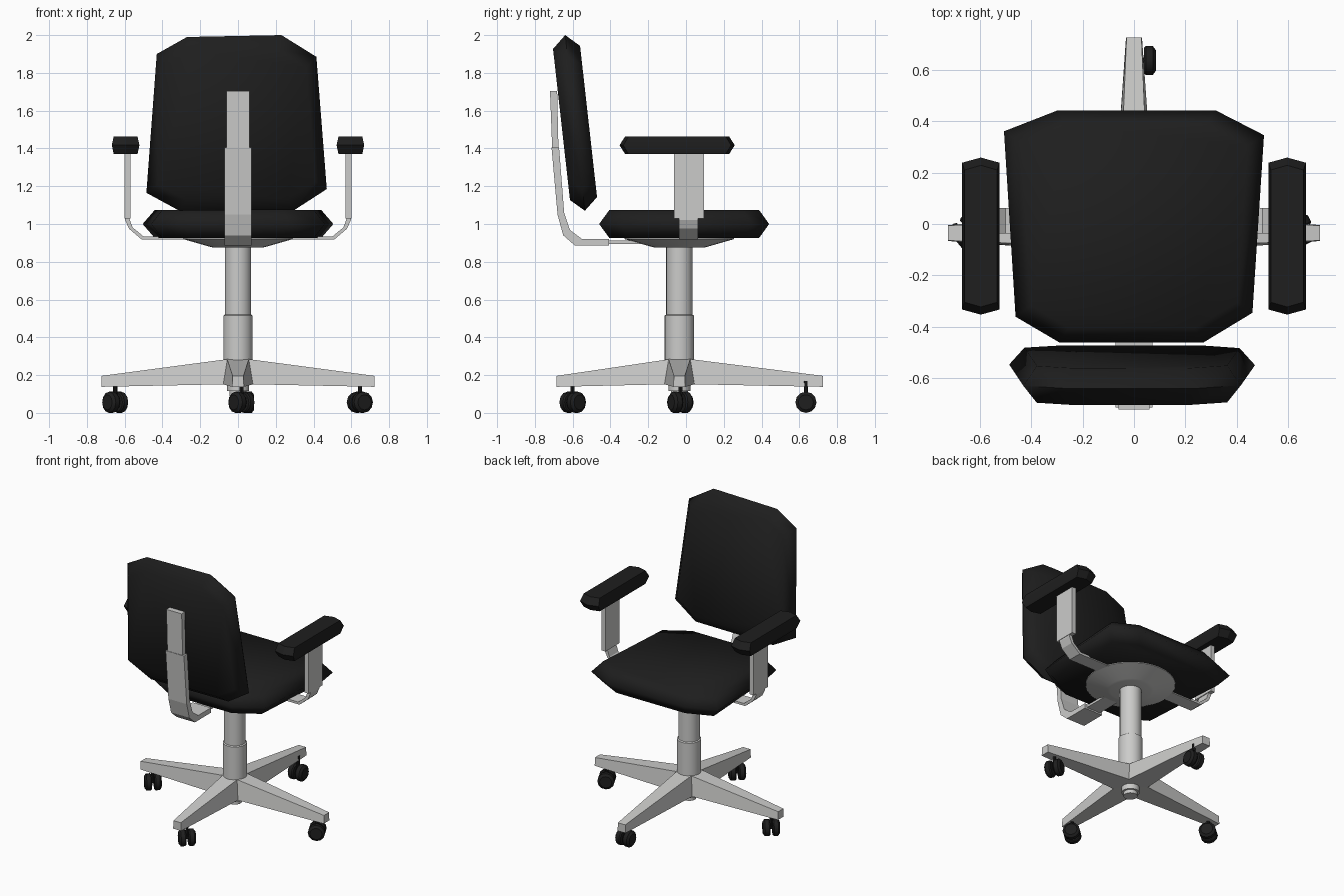
import bpy, bmesh, math
from mathutils import Matrix, Vector

if "Cube" in bpy.data.objects:
    bpy.data.objects.remove(bpy.data.objects["Cube"])


def material(name, rgb):
    m = bpy.data.materials.new(name)
    m.diffuse_color = (*rgb, 1)
    m.use_nodes = True
    m.node_tree.nodes["Principled BSDF"].inputs["Base Color"].default_value = m.diffuse_color
    return m


BLACK = material("black_upholstery", (0.013, 0.013, 0.013))
GREY = material("light_grey_metal", (0.60, 0.60, 0.59))
CY = -0.035  # column axis in y


def finish(name, bm, mat, angle=None):
    bmesh.ops.recalc_face_normals(bm, faces=bm.faces)
    me = bpy.data.meshes.new(name)
    bm.to_mesh(me)
    bm.free()
    me.materials.append(mat)
    ob = bpy.data.objects.new(name, me)
    bpy.context.collection.objects.link(ob)
    if angle:
        bpy.ops.object.select_all(action='DESELECT')
        ob.select_set(True)
        bpy.context.view_layer.objects.active = ob
        bpy.ops.object.shade_smooth_by_angle(angle=math.radians(angle))
    return ob


def loft(bm, rings):
    """Join rings of points with quads and cap both ends."""
    vs = [[bm.verts.new(p) for p in r] for r in rings]
    n = len(vs[0])
    for a, b in zip(vs, vs[1:]):
        for i in range(n):
            j = (i + 1) % n
            bm.faces.new((a[i], a[j], b[j], b[i]))
    bm.faces.new(vs[0])
    bm.faces.new(vs[-1])


def revolve(name, profile, mat, n=24):
    bm = bmesh.new()
    loft(bm, [[(r * math.cos(2 * math.pi * i / n), CY + r * math.sin(2 * math.pi * i / n), z)
               for i in range(n)] for r, z in profile])
    return finish(name, bm, mat, 30)


def cushion(name, outline, half, inset, place, smooth):
    """Slab that is widest at mid thickness; place maps (u, v, w) to the model."""
    cu = sum(p[0] for p in outline) / len(outline)
    cv = sum(p[1] for p in outline) / len(outline)
    hu = max(abs(p[0] - cu) for p in outline)
    hv = max(abs(p[1] - cv) for p in outline)
    rings = []
    for w, k in ((-half, 1), (0, 0), (half, 1)):
        su, sv = 1 - k * inset[0] / hu, 1 - k * inset[1] / hv
        rings.append([place(cu + (u - cu) * su, cv + (v - cv) * sv, w) for u, v in outline])
    bm = bmesh.new()
    loft(bm, rings)
    return finish(name, bm, BLACK, smooth)


def bar(name, section, lo, hi, axis):
    """Extrude a side profile along x (points y,z) or y (points x,z)."""
    bm = bmesh.new()
    loft(bm, [[(t, a, z) if axis == 'x' else (a, t, z) for a, z in section] for t in (lo, hi)])
    return finish(name, bm, GREY)


# Seat
seat = [(-0.505, 0.36), (-0.30, 0.44), (0.32, 0.44), (0.505, 0.345),
        (0.46, -0.345), (0.27, -0.46), (-0.29, -0.46), (-0.46, -0.36)]
cushion("seat", seat, 0.075, (0.065, 0.055), lambda u, v, w: (u, v, 1.0 + w), 80)

# Backrest, leaning
T = math.radians(6.4)
back = [(-0.43, 1.90), (-0.27, 1.99), (0.23, 2.0), (0.415, 1.885),
        (0.47, 1.185), (0.30, 1.075), (-0.31, 1.07), (-0.485, 1.165)]
cushion("backrest", back, 0.072, (0.06, 0.065),
        lambda u, v, w: (u, -0.5875 - (v - 1.535) * math.tan(T) + w * math.cos(T),
                         v + w * math.sin(T)), 80)

# Backrest support: curved lower bar, thin upper bar, tongue to the plate
bar("back_support_lower", [(-0.712, 1.405), (-0.68, 1.05), (-0.65, 0.94), (-0.587, 0.885),
                           (-0.407, 0.885), (-0.407, 0.92), (-0.55, 0.92), (-0.614, 0.968),
                           (-0.645, 1.06), (-0.672, 1.405)], -0.072, 0.072, 'x')
bar("back_support_upper", [(-0.72, 1.705), (-0.708, 1.39), (-0.675, 1.39), (-0.682, 1.705)],
    -0.06, 0.06, 'x')
bar("back_support_tongue", [(-0.42, 0.895), (-0.15, 0.895), (-0.15, 0.912), (-0.42, 0.912)],
    -0.055, 0.055, 'x')

# Armrests on both sides
pad = [(-0.073, -0.285), (0, -0.305), (0.073, -0.285), (0.073, 0.285), (0, 0.305), (-0.073, 0.285)]
for s, side in ((-1, "left"), (1, "right")):
    cx = s * 0.595
    cushion(side + "_armrest_pad", pad, 0.047, (0.01, 0.03),
            lambda u, v, w: (cx + u, v - 0.047, 1.417 + w), 25)
    bar(side + "_armrest_post", [(s * 0.6, 1.38), (s * 0.6, 1.03), (s * 0.568, 1.03), (s * 0.568, 1.38)],
        -0.063, 0.095, 'y')
    bar(side + "_armrest_bracket",
        [(s * x, z) for x, z in ((0.597, 1.05), (0.597, 1.02), (0.577, 0.975), (0.51, 0.918),
                                 (0.2, 0.918), (0.2, 0.934), (0.5, 0.934), (0.558, 0.982),
                                 (0.574, 1.025), (0.574, 1.05))], -0.037, 0.063, 'y')

# Plate under the seat and central column
revolve("seat_plate", [(0.13, 0.875), (0.15, 0.88), (0.29, 0.92), (0.29, 0.93)], GREY, 32)
revolve("column_upper", [(0.07, 0.50), (0.07, 0.89)], GREY)
revolve("column_lower", [(0.078, 0.16), (0.078, 0.515), (0.07, 0.52)], GREY)
revolve("column_foot", [(0.045, 0.09), (0.045, 0.115), (0.058, 0.115), (0.058, 0.17)], GREY)

# Four tapered legs
bm = bmesh.new()
for k, length in enumerate((0.722, 0.76, 0.722, 0.65)):
    rot = Matrix.Translation((0, CY, 0)) @ Matrix.Rotation(k * math.pi / 2, 4, 'Z')
    rings = []
    for x, wt, wb, zb, zt in ((0, 0.06, 0.085, 0.153, 0.292), (length, 0.029, 0.031, 0.138, 0.196)):
        rings.append([rot @ Vector(p) for p in ((x, -wb, zb), (x, wb, zb), (x, wt, zt), (x, -wt, zt))])
    loft(bm, rings)
finish("base_legs", bm, GREY)

# Twin-wheel casters: x, y and axle direction
for name, x, y, deg in (("right", 0.645, -0.03, -63), ("far", 0.03, 0.635, 0),
                        ("left", -0.65, -0.03, 40), ("near", 0.018, -0.6, 42)):
    turn = Matrix.Translation((x, y, 0.056)) @ Matrix.Rotation(math.radians(deg), 4, 'Z')
    bm = bmesh.new()
    for s in (-1, 1):
        rings = []
        for a, r in ((0.008, 0.05), (0.016, 0.056), (0.043, 0.056), (0.055, 0.04)):
            rings.append([turn @ Vector((s * a, r * math.cos(i * math.pi / 6), r * math.sin(i * math.pi / 6)))
                          for i in range(12)])
        loft(bm, rings)
    # axle and stem
    for m, d in ((turn @ Matrix.Rotation(math.pi / 2, 4, 'Y'), 0.06),
                 (Matrix.Translation((x, y, 0.11)), 0.12)):
        bmesh.ops.create_cone(bm, cap_ends=True, segments=8, radius1=0.011, radius2=0.011,
                              depth=d, matrix=m)
    finish(name + "_caster", bm, BLACK, 35)
